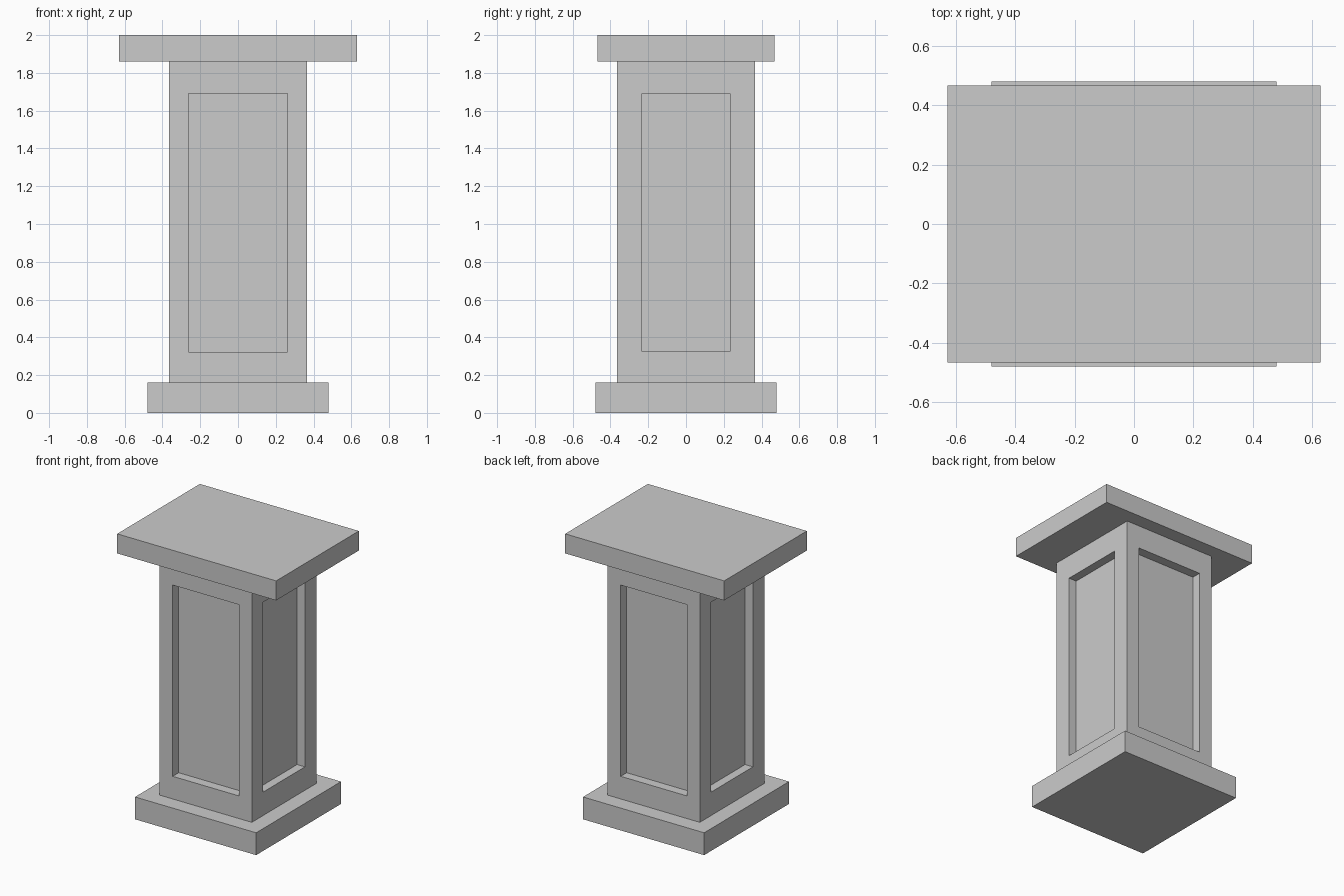
import bpy, bmesh
from mathutils import Vector

if "Cube" in bpy.data.objects:
    bpy.data.objects.remove(bpy.data.objects["Cube"])


def box(name, half_x, half_y, z0, z1, panels=()):
    bm = bmesh.new()
    bmesh.ops.create_cube(bm, size=2)
    mid = (z0 + z1) / 2
    for v in bm.verts:
        v.co = Vector((v.co.x * half_x, v.co.y * half_y, mid + v.co.z * (z1 - z0) / 2))
    bm.normal_update()

    # sunken panel on both faces of each requested axis
    for axis, half_w, p0, p1, depth in panels:
        for face in [f for f in bm.faces if abs(f.normal[axis]) > 0.9 and f.calc_area() > 1]:
            n = face.normal.copy()
            bmesh.ops.inset_individual(bm, faces=[face], thickness=0.1)
            for v in face.verts:
                v.co[1 - axis] = half_w if v.co[1 - axis] > 0 else -half_w
                v.co.z = p1 if v.co.z > mid else p0
            floor = bmesh.ops.extrude_discrete_faces(bm, faces=[face])["faces"][0]
            bmesh.ops.translate(bm, verts=floor.verts[:], vec=-n * depth)

    bmesh.ops.recalc_face_normals(bm, faces=bm.faces[:])
    mesh = bpy.data.meshes.new(name)
    bm.to_mesh(mesh)
    bm.free()
    ob = bpy.data.objects.new(name, mesh)
    bpy.context.collection.objects.link(ob)
    return ob


# plinth, panelled shaft and wide top slab
box("base", 0.48, 0.48, 0.0, 0.16)
box("shaft", 0.365, 0.365, 0.16, 1.86,
    panels=[(1, 0.262, 0.322, 1.692, 0.068),   # front and back
            (0, 0.236, 0.328, 1.688, 0.062)])  # left and right
box("top_slab", 0.63, 0.468, 1.86, 2.0)
